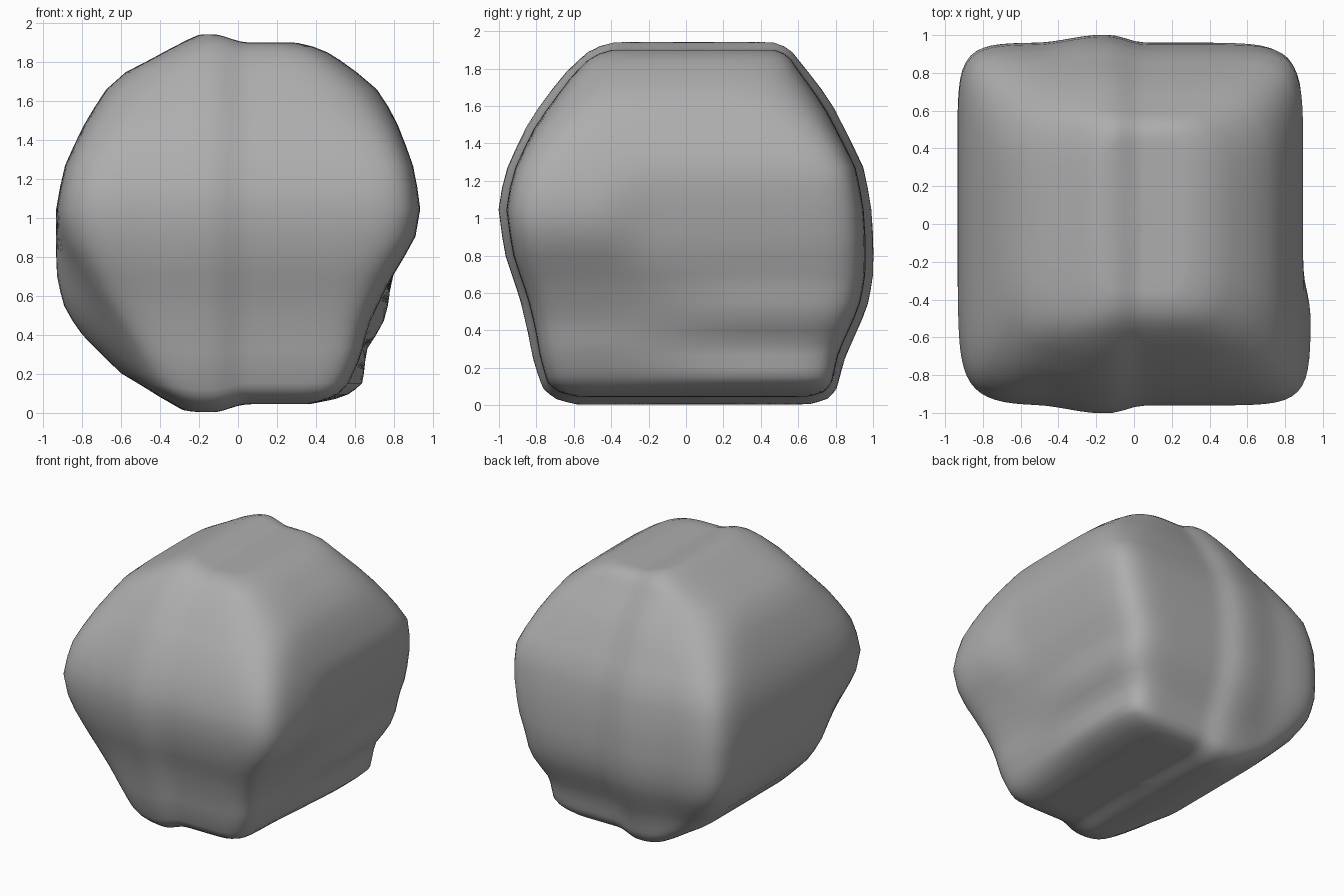
import bpy
import bmesh
import math

default_cube = bpy.data.objects.get("Cube")
if default_cube:
    bpy.data.objects.remove(default_cube, do_unlink=True)

# Outline curves: (height, offset) pairs, bottom to top
UPPER_LEFT = [(1.05, -.935), (1.27, -.89), (1.48, -.79), (1.66, -.68),
              (1.75, -.58), (1.83, -.4), (1.9, -.2)]
UPPER_RIGHT = [(1.27, .9), (1.48, .82), (1.65, .73), (1.78, .57),
               (1.87, .43), (1.9, .3)]
LEFT_FRONT = [(.045, -.28), (.15, -.47), (.4, -.63), (.6, -.76),
              (.9, -.91)] + UPPER_LEFT
LEFT_BACK = [(.045, -.28), (.1, -.42), (.2, -.6), (.4, -.8),
             (.53, -.89), (.7, -.93), (.9, -.935)] + UPPER_LEFT
RIGHT_FRONT = [(.045, .37), (.08, .5), (.15, .57), (.3, .635), (.45, .67),
               (.68, .78), (.9, .915), (1.05, .94)] + UPPER_RIGHT
RIGHT_BACK = [(.045, .37), (.08, .55), (.15, .64), (.33, .66), (.45, .745),
              (.55, .77), (.68, .785), (.8, .835), (1.05, .885)] + UPPER_RIGHT
FRONT = [(.045, -.58), (.07, -.68), (.12, -.74), (.25, -.78), (.4, -.805),
         (.57, -.845), (.8, -.925), (1.05, -.965), (1.25, -.925),
         (1.5, -.805), (1.75, -.62), (1.87, -.5), (1.9, -.4)]
BACK = [(.045, .65), (.07, .74), (.12, .78), (.28, .815), (.42, .88),
        (.53, .93), (.7, .96), (1.0, .96), (1.27, .91), (1.6, .74),
        (1.82, .58), (1.87, .55), (1.9, .48)]
LEVELS = [.045, .055, .07, .095, .12, .15, .2, .27, .33, .4, .47, .55, .62,
          .7, .8, .9, 1.05, 1.16, 1.27, 1.37, 1.48, 1.57, 1.66, 1.75, 1.81,
          1.85, 1.88, 1.9]
SIDE = 32        # steps along each side of a ring
MIDDLE = .97


def along(curve, z):
    """Linear interpolation of an outline at a height."""
    for (z0, v0), (z1, v1) in zip(curve, curve[1:]):
        if z <= z1:
            return v0 + (v1 - v0) * (z - z0) / (z1 - z0)
    return curve[-1][1]


def smoothstep(low, high, value):
    t = min(max((value - low) / (high - low), 0), 1)
    return t * t * (3 - 2 * t)


def mix(first, second, w):
    return first * (1 - w) + second * w


def ridge(x):
    """Strength of the raised band that wraps around the stone."""
    return .042 * smoothstep(-.52, -.17, x) * smoothstep(.05, -.13, x)


def rounded(a, b, z):
    """Round the corners of the square, more so near the top."""
    size = max(abs(a), abs(b))
    if size == 0:
        return a, b
    n = mix(7 if a < 0 and b < 0 else 9, 4.5, smoothstep(1.2, 1.7, z))
    k = size / (abs(a) ** n + abs(b) ** n) ** (1 / n)
    return a * k, b * k


def place(a, b, z):
    """Map a point of the unit square onto the stone's section at a height."""
    a, b = rounded(a, b, z)
    y = mix(along(FRONT, z), along(BACK, z), (b + 1) / 2)
    left = mix(along(LEFT_FRONT, z), along(LEFT_BACK, z), smoothstep(-.75, -.25, y))
    reach = mix(-.15, .4, smoothstep(.9, .6, z))
    right = mix(along(RIGHT_FRONT, z), along(RIGHT_BACK, z), smoothstep(-.5, reach, y))
    x = mix(left, right, (a + 1) / 2)
    # push the raised band outward, towards front, back, top or bottom
    dy, dz = y ** 3, (z - MIDDLE) ** 3
    push = ridge(x) / max(math.hypot(dy, dz), 1e-6)
    return x, y + dy * push, z + dz * push


def square_ring():
    """Unit square, evenly stepped along its sides."""
    points = []
    for turn in range(4):
        c, s = round(math.cos(turn * math.pi / 2)), round(math.sin(turn * math.pi / 2))
        for i in range(SIDE):
            a, b = 2 * i / SIDE - 1, -1
            points.append((a * c - b * s, a * s + b * c))
    return points


# Stone body: rings bottom to top, with concentric rings on both caps
bm = bmesh.new()
outline = square_ring()
bottom, top = LEVELS[0], LEVELS[-1]
cap_scales = [.15, .3, .45, .6, .75, .9]
layers = [(k, bottom) for k in cap_scales]
layers += [(1, z) for z in LEVELS]
layers += [(k, top) for k in reversed(cap_scales)]
rings = [[bm.verts.new(place(a * k, b * k, z)) for a, b in outline] for k, z in layers]
count = len(outline)
for lower, upper in zip(rings, rings[1:]):
    for i in range(count):
        j = (i + 1) % count
        bm.faces.new((lower[i], lower[j], upper[j], upper[i]))
for ring, z in ((rings[0], bottom), (rings[-1], top)):
    centre = bm.verts.new(place(0, 0, z))
    for i in range(count):
        bm.faces.new((ring[i], ring[(i + 1) % count], centre))

# Soften the surface slightly
bmesh.ops.smooth_vert(bm, verts=bm.verts, factor=.4,
                      use_axis_x=True, use_axis_y=True, use_axis_z=True)
bmesh.ops.recalc_face_normals(bm, faces=bm.faces)
for face in bm.faces:
    face.smooth = True
mesh = bpy.data.meshes.new("stone")
bm.to_mesh(mesh)
bm.free()
stone = bpy.data.objects.new("stone", mesh)
bpy.context.collection.objects.link(stone)

# Plain grey stone colour
grey = bpy.data.materials.new("stone_grey")
grey.use_nodes = True
colour = (.42, .42, .42, 1)
grey.diffuse_color = colour
grey.node_tree.nodes["Principled BSDF"].inputs["Base Color"].default_value = colour
mesh.materials.append(grey)
